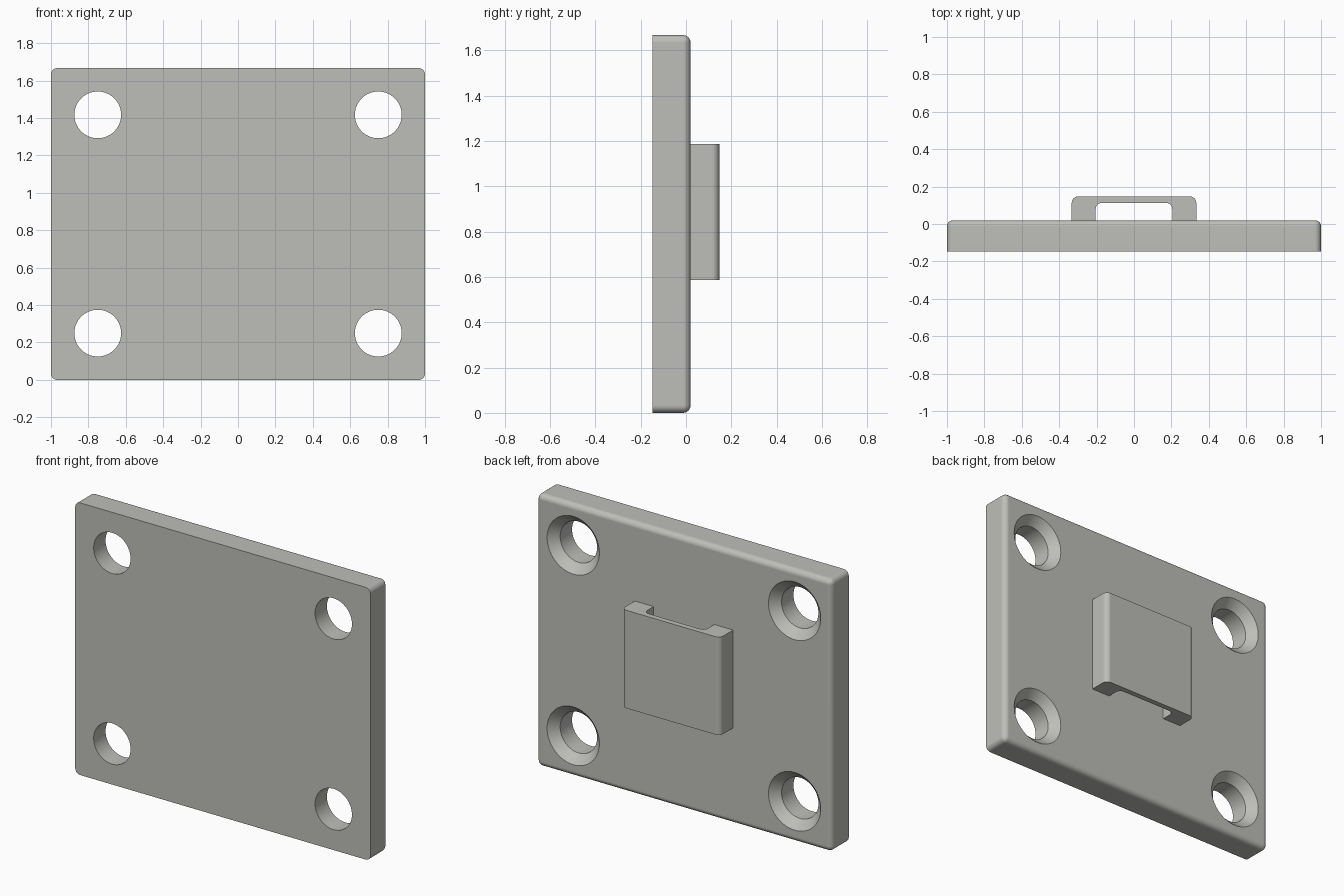
import bpy
import bmesh
from math import sin, cos, pi, radians
from mathutils import Matrix, Vector

cube = bpy.data.objects.get("Cube")
if cube:
    bpy.data.objects.remove(cube, do_unlink=True)

FRONT, PLATE_BACK, BACK = -0.147, 0.02, 0.147
HEIGHT = 1.667
ROUND = 0.033

grey = bpy.data.materials.new("warm grey")
grey.use_nodes = True
colour = (0.515, 0.515, 0.485, 1)
grey.diffuse_color = colour
grey.node_tree.nodes["Principled BSDF"].inputs["Base Color"].default_value = colour


def make_object(name, bm):
    bmesh.ops.recalc_face_normals(bm, faces=bm.faces)
    mesh = bpy.data.meshes.new(name)
    bm.to_mesh(mesh)
    bm.free()
    mesh.materials.append(grey)
    obj = bpy.data.objects.new(name, mesh)
    bpy.context.collection.objects.link(obj)
    return obj


def activate(obj):
    bpy.ops.object.select_all(action='DESELECT')
    obj.select_set(True)
    bpy.context.view_layer.objects.active = obj


def smooth(obj):
    activate(obj)
    bpy.ops.object.shade_smooth_by_angle(angle=radians(30))
    normals = obj.modifiers.new("even normals", 'WEIGHTED_NORMAL')
    normals.keep_sharp = True


# Plate: a slab with rounded corners and a rounded back rim
bm = bmesh.new()
bmesh.ops.create_cube(bm, size=1)
bmesh.ops.scale(bm, vec=(2, PLATE_BACK - FRONT, HEIGHT), verts=bm.verts)
bmesh.ops.translate(bm, vec=(0, (PLATE_BACK + FRONT) / 2, HEIGHT / 2), verts=bm.verts)
rim = [e for e in bm.edges if any(v.co.y > 0 for v in e.verts)]
bmesh.ops.bevel(bm, geom=rim, offset=ROUND, segments=6, profile=0.5, affect='EDGES')
plate = make_object("mounting_plate", bm)

# Countersunk screw holes, cut with a turned profile
CUT = 0.05
hole_profile = [(0.125, FRONT - CUT), (0.125, PLATE_BACK - 0.052),
                (0.177, PLATE_BACK), (0.177, PLATE_BACK + CUT)]
SIDES = 64
bm = bmesh.new()
for x in (-0.75, 0.75):
    for z in (0.25, HEIGHT - 0.25):
        rings = [[bm.verts.new((x + r * cos(2 * pi * i / SIDES), y,
                                z + r * sin(2 * pi * i / SIDES)))
                  for i in range(SIDES)] for r, y in hole_profile]
        for a, b in zip(rings, rings[1:]):
            for i in range(SIDES):
                j = (i + 1) % SIDES
                bm.faces.new((a[i], a[j], b[j], b[i]))
        bm.faces.new(rings[0])
        bm.faces.new(rings[-1])
cutter = make_object("hole_cutter", bm)
cutter.hide_render = True

activate(plate)
cut = plate.modifiers.new("screw holes", 'BOOLEAN')
cut.operation = 'DIFFERENCE'
cut.solver = 'EXACT'
cut.object = cutter
bpy.ops.object.modifier_apply(modifier=cut.name)
bpy.data.objects.remove(cutter, do_unlink=True)
smooth(plate)


# Belt loop: a rounded U section extruded upwards
def corner(x, y, r):
    """Quarter arc inside the corner (x, y), from the side round to the back."""
    return [(x - r + r * cos(t * pi / 12), y - r + r * sin(t * pi / 12)) for t in range(7)]


def mirrored(points):
    return [(-x, y) for x, y in reversed(points)]


outer = [(0.333, PLATE_BACK)] + corner(0.333, BACK, ROUND)
inner = [(0.205, PLATE_BACK)] + corner(0.205, 0.113, ROUND)
section = outer + mirrored(outer) + [(-x, y) for x, y in inner] + list(reversed(inner))

bm = bmesh.new()
base = bm.faces.new([bm.verts.new((x, y, 0.587)) for x, y in section])
top = bmesh.ops.extrude_face_region(bm, geom=[base], use_keep_orig=True)
bmesh.ops.translate(bm, vec=(0, 0, 0.6),
                    verts=[g for g in top["geom"] if isinstance(g, bmesh.types.BMVert)])
smooth(make_object("back_loop", bm))
